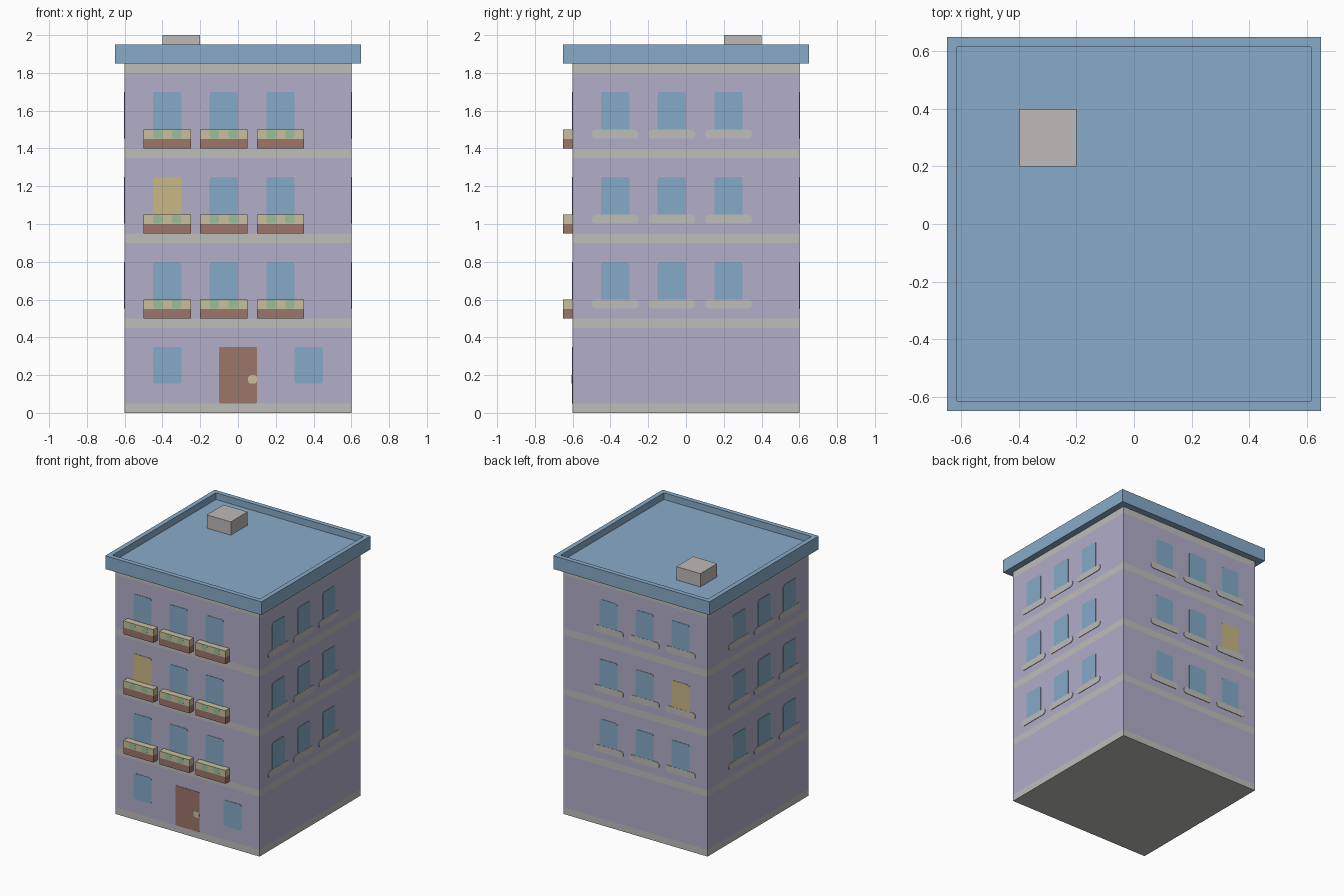
import bpy, bmesh, math
from mathutils import Vector

cube = bpy.data.objects.get("Cube")
if cube:
    bpy.data.objects.remove(cube, do_unlink=True)


def make_material(name, hex_code):
    rgb = [int(hex_code[i:i + 2], 16) / 255 for i in (0, 2, 4)]
    lin = [c / 12.92 if c < 0.04 else ((c + 0.055) / 1.055) ** 2.4 for c in rgb]
    mat = bpy.data.materials.new(name)
    mat.use_nodes = True
    mat.diffuse_color = (*lin, 1)
    mat.node_tree.nodes["Principled BSDF"].inputs["Base Color"].default_value = (*lin, 1)
    return mat


lavender = make_material("lavender wall", "b2adc9")
stone = make_material("stone trim", "bebdba")
roof_blue = make_material("roof blue", "88abc9")
glass = make_material("window blue", "85aac6")
lit = make_material("lit window yellow", "c8b885")
brown = make_material("wood brown", "9c766a")
cream = make_material("planter cream", "c8c09e")
green = make_material("plant green", "98c09a")
concrete = make_material("chimney grey", "bebab8")

HALF = 0.6
FLOORS = (0.5, 0.95, 1.4)
COLUMNS = (-0.375, -0.075, 0.225)


def finish(name, bm, *mats):
    bmesh.ops.recalc_face_normals(bm, faces=bm.faces)
    mesh = bpy.data.meshes.new(name)
    bm.to_mesh(mesh)
    bm.free()
    for m in mats:
        mesh.materials.append(m)
    obj = bpy.data.objects.new(name, mesh)
    bpy.context.collection.objects.link(obj)
    return obj


def box_bmesh(lo, hi):
    lo, hi = Vector(lo), Vector(hi)
    bm = bmesh.new()
    bmesh.ops.create_cube(bm, size=1)
    bmesh.ops.scale(bm, vec=hi - lo, verts=bm.verts)
    bmesh.ops.translate(bm, vec=(lo + hi) / 2, verts=bm.verts)
    return bm


def slice_at(bm, heights):
    for z in heights:
        bmesh.ops.bisect_plane(bm, geom=bm.verts[:] + bm.edges[:] + bm.faces[:],
                               plane_co=(0, 0, z), plane_no=(0, 0, 1))


def on_wall(side, u, z, depth):
    d = HALF + depth
    return {"front": (u, -d, z), "back": (u, d, z),
            "right": (d, u, z), "left": (-d, u, z)}[side]


def plate(name, side, centre, width, z0, z1, mat, radius=0.015, out=0.003, base=-0.005):
    """Thin rounded panel lying on one wall."""
    bm = bmesh.new()
    cz, hw, hh = (z0 + z1) / 2, width / 2 - radius, (z1 - z0) / 2 - radius
    outline = []
    for corner, (sx, sz) in enumerate(((1, 1), (-1, 1), (-1, -1), (1, -1))):
        for step in range(5):
            a = (corner + step / 4) * math.pi / 2
            outline.append((centre + sx * hw + radius * math.cos(a),
                            cz + sz * hh + radius * math.sin(a)))
    face = bm.faces.new([bm.verts.new(on_wall(side, u, z, base)) for u, z in outline])
    extruded = bmesh.ops.extrude_face_region(bm, geom=[face])["geom"]
    push = Vector(on_wall(side, 0, 0, out)) - Vector(on_wall(side, 0, 0, base))
    bmesh.ops.translate(bm, vec=push,
                        verts=[g for g in extruded if isinstance(g, bmesh.types.BMVert)])
    return finish(name, bm, mat)


# Walls with stone bands under every floor
body = box_bmesh((-HALF, -HALF, 0), (HALF, HALF, 1.85))
band_bottoms = (0, 0.45, 0.9, 1.35, 1.8)
slice_at(body, [z + t for z in band_bottoms for t in (0, 0.05) if 0 < z + t < 1.85])
for f in body.faces:
    z = f.calc_center_median().z
    f.material_index = int(z < 0.01 or any(b < z < b + 0.05 for b in band_bottoms))
finish("walls", body, lavender, stone)

# Flat roof with a raised rim
roof = box_bmesh((-0.65, -0.65, 1.85), (0.65, 0.65, 1.95))
top = max(roof.faces, key=lambda f: f.calc_center_median().z)
bmesh.ops.inset_region(roof, faces=[top], thickness=0.05)
floor = bmesh.ops.extrude_face_region(roof, geom=[top])["geom"]
bmesh.ops.delete(roof, geom=[top], context="FACES_ONLY")
bmesh.ops.translate(roof, vec=(0, 0, -0.05),
                    verts=[g for g in floor if isinstance(g, bmesh.types.BMVert)])
finish("roof", roof, roof_blue)

finish("chimney", box_bmesh((-0.4, 0.2, 1.9), (-0.2, 0.4, 2)), concrete)

# Upper windows on all walls, sills except behind the planters
for side in ("front", "back", "right", "left"):
    for level, z in enumerate(FLOORS):
        for col, u in enumerate(COLUMNS):
            tag = f"{side}_{level + 1}_{col + 1}"
            is_lit = side in ("front", "back") and level == 1 and col == 0
            plate("window_" + tag, side, u, 0.15, z + 0.07, z + 0.3, lit if is_lit else glass)
            if side != "front":
                plate("sill_" + tag, side, u, 0.25, z + 0.052, z + 0.1, stone,
                      radius=0.0235, out=0.004)

# Planter boxes on the front: brown below, cream above, with plants
for level, z in enumerate(FLOORS):
    for col, u in enumerate(COLUMNS):
        tag = f"{level + 1}_{col + 1}"
        bm = box_bmesh((u - 0.125, -0.65, z), (u + 0.125, -HALF, z + 0.1))
        slice_at(bm, [z + 0.05])
        for f in bm.faces:
            f.material_index = int(f.calc_center_median().z > z + 0.05)
        finish("planter_" + tag, bm, brown, cream)
        for n, shift in enumerate((-0.05, 0.05)):
            plate(f"plant_{tag}_{n + 1}", "front", u + shift, 0.05, z + 0.052, z + 0.098,
                  green, out=0.0505, base=0.045)

# Ground floor windows, door and handle
for name, u in (("right", -0.375), ("left", 0.375)):
    plate("ground_window_" + name, "front", u, 0.15, 0.155, 0.35, glass)
plate("door", "front", 0, 0.2, 0.05, 0.35, brown, radius=0.008)
plate("door_handle", "front", 0.077, 0.046, 0.155, 0.2, cream, out=0.005)
